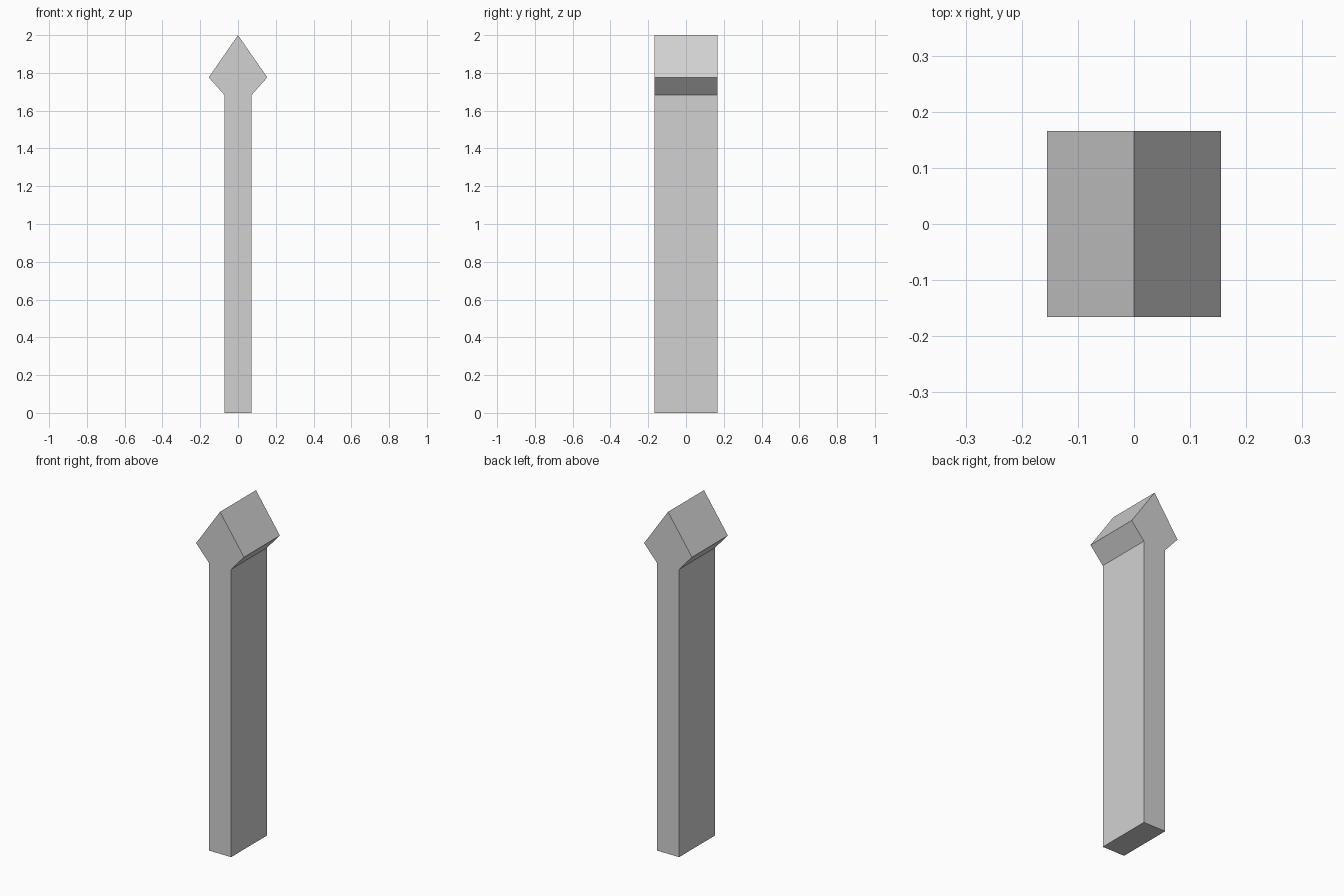
import bpy
import bmesh

cube = bpy.data.objects.get("Cube")
if cube:
    bpy.data.objects.remove(cube, do_unlink=True)

# Plain grey material
grey = bpy.data.materials.new("light_grey")
grey.use_nodes = True
colour = (0.64, 0.64, 0.64, 1)
grey.diffuse_color = colour
grey.node_tree.nodes["Principled BSDF"].inputs["Base Color"].default_value = colour

# Pointed post: half outline mirrored across x, extruded along y
DEPTH = 0.332
right_half = [(0.072, 0), (0.072, 1.683), (0.155, 1.776)]
outline = right_half + [(0, 2)] + [(-x, z) for x, z in reversed(right_half)]

bm = bmesh.new()
front = bm.faces.new([bm.verts.new((x, -DEPTH / 2, z)) for x, z in outline])
back = bmesh.ops.extrude_face_region(bm, geom=[front], use_keep_orig=True)
moved = [v for v in back["geom"] if isinstance(v, bmesh.types.BMVert)]
bmesh.ops.translate(bm, verts=moved, vec=(0, DEPTH, 0))
bmesh.ops.recalc_face_normals(bm, faces=bm.faces)

mesh = bpy.data.meshes.new("pointed_post")
bm.to_mesh(mesh)
bm.free()
mesh.materials.append(grey)
post = bpy.data.objects.new("pointed_post", mesh)
bpy.context.collection.objects.link(post)
